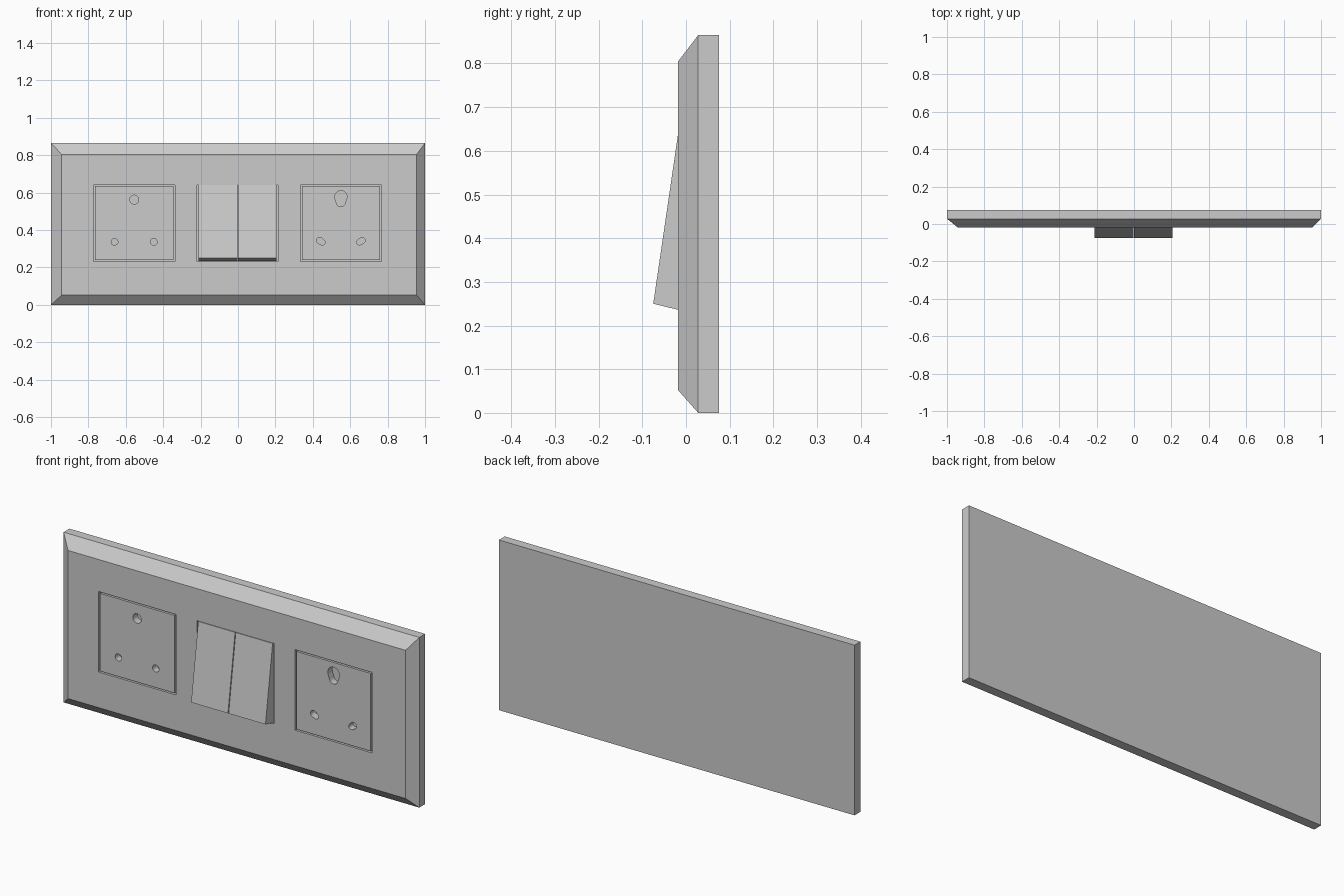
import bpy, bmesh, math

if "Cube" in bpy.data.objects:
    bpy.data.objects.remove(bpy.data.objects["Cube"])

FRONT, BACK = -0.018, 0.075
POCKET = 0.024            # floor of the module pockets
Z0, Z1 = 0.233, 0.642     # pocket height range


def finish(name, bm):
    bmesh.ops.recalc_face_normals(bm, faces=bm.faces)
    mesh = bpy.data.meshes.new(name)
    bm.to_mesh(mesh)
    bm.free()
    ob = bpy.data.objects.new(name, mesh)
    bpy.context.collection.objects.link(ob)
    return ob


def hull(name, points):
    bm = bmesh.new()
    for p in points:
        bm.verts.new(p)
    bmesh.ops.convex_hull(bm, input=bm.verts)
    bmesh.ops.dissolve_limit(bm, angle_limit=0.002, verts=bm.verts, edges=bm.edges)
    return finish(name, bm)


def rect(x0, x1, z0, z1, y):
    return [(x, y, z) for x in (x0, x1) for z in (z0, z1)]


def box(name, x0, x1, y0, y1, z0, z1):
    return hull(name, rect(x0, x1, z0, z1, y0) + rect(x0, x1, z0, z1, y1))


def cut(ob, cutter):
    mod = ob.modifiers.new("cut", 'BOOLEAN')
    mod.operation, mod.solver, mod.object = 'DIFFERENCE', 'EXACT', cutter
    cutter.hide_render = True
    bpy.context.view_layer.objects.active = ob
    bpy.ops.object.modifier_apply(modifier=mod.name)
    bpy.data.objects.remove(cutter)


def pin_hole(ob, circles, depth=0.036, n=20):
    # hole outline wraps one or two circles given as (x, z, radius)
    pts = [(x + r * math.cos(2 * math.pi * i / n), y, z + r * math.sin(2 * math.pi * i / n))
           for x, z, r in circles for i in range(n)
           for y in (FRONT - 0.02, FRONT + depth)]
    cut(ob, hull("hole_cutter", pts))


# wall plate with chamfered front rim
plate = hull("wall_plate",
             rect(-1, 1, 0, 0.865, BACK) + rect(-1, 1, 0, 0.865, 0.028)
             + rect(-0.943, 0.955, 0.052, 0.805, FRONT))

# pockets for the three modules
for x0, x1 in ((-0.772, -0.337), (-0.219, 0.215), (0.333, 0.767)):
    cut(plate, box("pocket_cutter", x0, x1, -0.1, POCKET, Z0, Z1))

# socket inserts, flush with the plate and leaving a thin groove
sockets = []
for name, x0, x1 in (("left_socket", -0.764, -0.345), ("right_socket", 0.341, 0.759)):
    sockets.append(box(name, x0, x1, FRONT, POCKET, Z0 + 0.007, Z1 - 0.007))
left, right = sockets

# round pin holes
for x, z, r in ((-0.555, 0.563, 0.024), (-0.66, 0.337, 0.018), (-0.45, 0.337, 0.018)):
    pin_hole(left, [(x, z, r)])

# pin holes shaped for two plug sizes
pin_hole(right, [(0.55, 0.578, 0.033), (0.55, 0.549, 0.024)])
for s in (-1, 1):
    pin_hole(right, [(0.55 + s * 0.113, 0.344, 0.017), (0.55 + s * 0.1, 0.335, 0.015)])

# tilted rocker switches
profile = [(POCKET, 0.637), (FRONT, 0.64), (-0.075, 0.25), (FRONT, 0.236), (POCKET, 0.238)]
for name, x0, x1 in (("left_rocker", -0.211, -0.004), ("right_rocker", 0.0, 0.207)):
    bm = bmesh.new()
    face = bm.faces.new([bm.verts.new((x0, y, z)) for y, z in profile])
    ext = bmesh.ops.extrude_face_region(bm, geom=[face])
    bmesh.ops.translate(bm, vec=(x1 - x0, 0, 0),
                        verts=[v for v in ext["geom"] if isinstance(v, bmesh.types.BMVert)])
    if not any(len(f.verts) == 5 and all(abs(v.co.x - x0) < 1e-6 for v in f.verts) for f in bm.faces):
        bmesh.ops.holes_fill(bm, edges=bm.edges)
    finish(name, bm)
